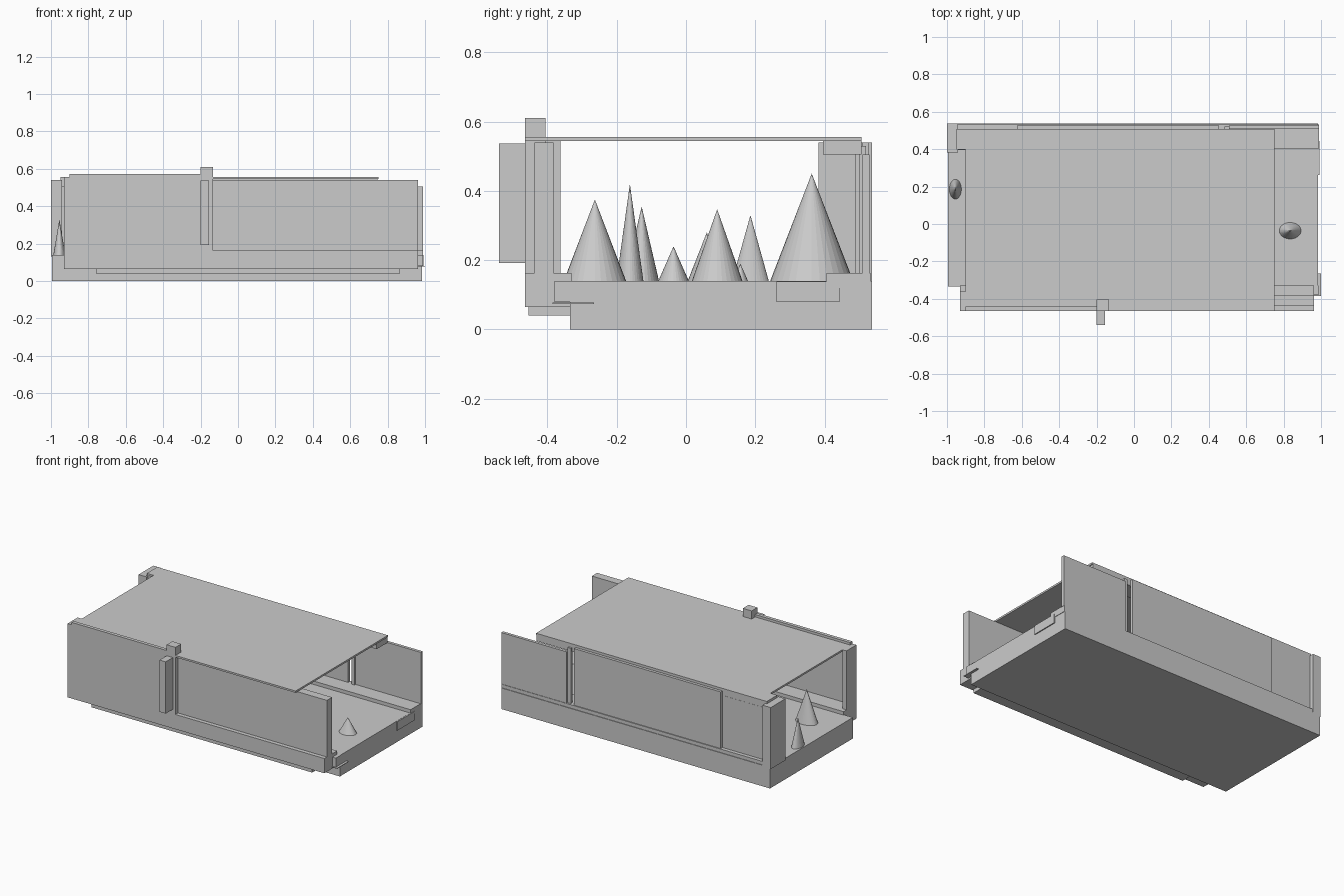
import bpy, bmesh


def box(name, x, y, z):
    """Axis-aligned box from (min, max) ranges."""
    bm = bmesh.new()
    bmesh.ops.create_cube(bm, size=1)
    for v in bm.verts:
        for i, r in enumerate((x, y, z)):
            v.co[i] = r[1] if v.co[i] > 0 else r[0]
    return finish(name, bm)


def finish(name, bm):
    bmesh.ops.recalc_face_normals(bm, faces=bm.faces)
    mesh = bpy.data.meshes.new(name)
    bm.to_mesh(mesh)
    bm.free()
    ob = bpy.data.objects.new(name, mesh)
    bpy.context.collection.objects.link(ob)
    return ob


def slab(name, outline, z0, z1):
    """Flat plate extruded from a top-view outline."""
    bm = bmesh.new()
    face = bm.faces.new([bm.verts.new((x, y, z0)) for x, y in outline])
    new = bmesh.ops.extrude_face_region(bm, geom=[face])["geom"]
    bmesh.ops.translate(bm, vec=(0, 0, z1 - z0),
                        verts=[v for v in new if isinstance(v, bmesh.types.BMVert)])
    return finish(name, bm)


def spike(name, x, y, rx, ry, top, floor=0.14):
    """Elliptical cone standing on the floor."""
    bm = bmesh.new()
    bmesh.ops.create_cone(bm, cap_ends=True, segments=32, radius1=1, radius2=0, depth=1)
    for v in bm.verts:
        v.co = (x + v.co.x * rx, y + v.co.y * ry, floor + (v.co.z + 0.5) * (top - floor))
    return finish(name, bm)


# Floor and ledges
box("floor", (-0.995, 0.985), (-0.335, 0.537), (0, 0.14))
box("front_ledge", (-0.93, 0.962), (-0.465, -0.33), (0.065, 0.163))
box("front_ledge_end", (0.95, 0.987), (-0.38, -0.33), (0.08, 0.14))
box("front_lower_step", (-0.76, 0.865), (-0.455, -0.33), (0.04, 0.065))
box("back_ledge", (-0.995, 0.988), (0.405, 0.533), (0.12, 0.163))
box("back_ledge_bracket", (0.75, 0.992), (0.262, 0.443), (0.08, 0.139))
box("end_tab", (0.8, 1.0), (-0.385, -0.265), (0.074, 0.078))

# Front walls
box("front_left_wall", (-0.9, -0.2), (-0.465, -0.442), (0.15, 0.572))
box("front_wall_joint", (-0.2, -0.135), (-0.465, -0.405), (0.15, 0.545))
box("front_right_wall", (-0.135, 0.962), (-0.438, -0.383), (0.16, 0.54))
box("front_corner_post", (-0.93, -0.9), (-0.465, -0.362), (0.16, 0.545))
box("front_pillar", (-0.2, -0.155), (-0.54, -0.465), (0.192, 0.537))
box("roof_block", (-0.2, -0.135), (-0.465, -0.405), (0.545, 0.61))

# Back walls
box("back_corner_post", (-1.0, -0.94), (0.382, 0.537), (0.13, 0.54))
box("back_left_wall", (-0.94, -0.62), (0.49, 0.508), (0.16, 0.51))
box("back_middle_wall", (-0.625, 0.455), (0.508, 0.527), (0.16, 0.54))
box("back_wall_strip", (0.485, 0.51), (0.5, 0.52), (0.16, 0.53))
box("back_right_wall", (0.51, 0.99), (0.51, 0.53), (0.16, 0.505))

# Roof with corner tabs, and beam under its back edge
slab("roof", [(-0.9, -0.335), (-0.9, -0.36), (-0.93, -0.36), (-0.93, -0.465),
              (0.75, -0.465), (0.75, 0.507), (-0.95, 0.507), (-0.95, 0.397),
              (-0.9, 0.397)], 0.544, 0.556)
box("roof_beam", (-0.95, 0.745), (0.395, 0.507), (0.505, 0.545))

# Spikes on the floor: x, y, radius x, radius y, top height
spikes = [
    (0.45, -0.263, 0.09, 0.09, 0.375),
    (0.15, -0.162, 0.05, 0.039, 0.42),
    (-0.80, -0.128, 0.075, 0.05, 0.355),
    (0.835, -0.036, 0.058, 0.044, 0.24),
    (0.35, 0.09, 0.075, 0.073, 0.347),
    (-0.955, 0.186, 0.032, 0.053, 0.33),
    (-0.2, 0.157, 0.03, 0.022, 0.19),
    (-0.35, 0.06, 0.07, 0.055, 0.28),
    (0.0, 0.363, 0.12, 0.12, 0.45),
]
for i, s in enumerate(spikes):
    spike(f"floor_spike_{i + 1}", *s)
